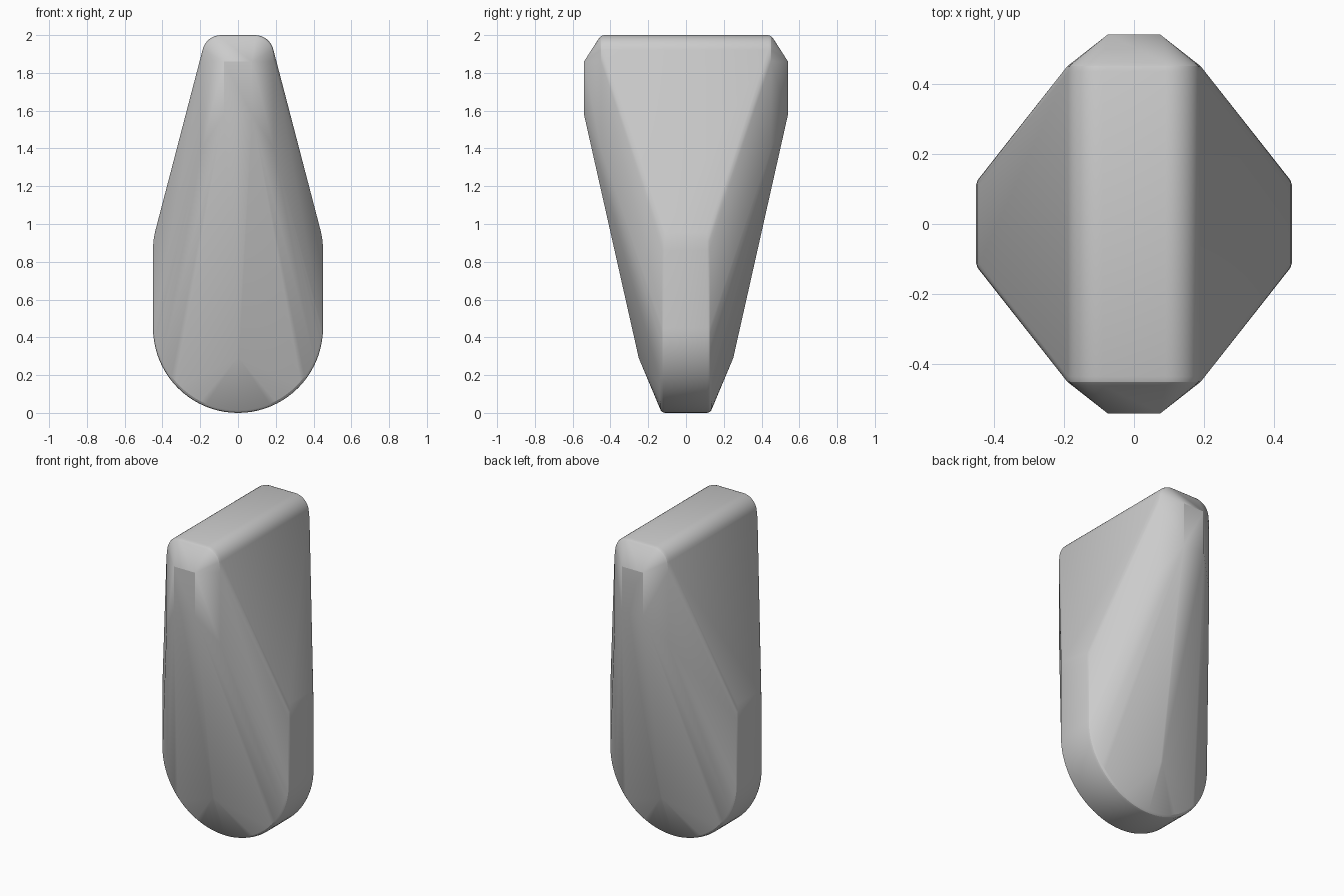
import bpy, bmesh, math

cube = bpy.data.objects.get("Cube")
if cube:
    bpy.data.objects.remove(cube, do_unlink=True)

# Plain grey material
grey = bpy.data.materials.new("plain grey")
grey.use_nodes = True
colour = (0.6, 0.6, 0.6, 1)
grey.diffuse_color = colour
grey.node_tree.nodes["Principled BSDF"].inputs["Base Color"].default_value = colour


def arc(cx, cz, r, start, end, steps):
    """Points (x, z) along an arc given in degrees."""
    angles = [math.radians(start + (end - start) * i / steps) for i in range(steps + 1)]
    return [(cx + r * math.cos(a), cz + r * math.sin(a)) for a in angles]


points = []

# Rounded lower rim with a small bevelled edge and straight sides
for y, r in ((0.112, 0.45), (0.125, 0.446), (0.134, 0.436)):
    rim = arc(0, 0.45, r, -90, 0, 20)
    rim += [(r, 0.86), (r - 0.002, 0.91), (r - 0.01, 0.955)]
    points += [(x, y, z) for x, z in rim]

# Rounded top bar with softened ends
for y, r in ((0.435, 0.1), (0.45, 0.095), (0.46, 0.085)):
    points += [(x, y, z) for x, z in arc(0.09, 1.9, r, 12, 90, 8)]

# Corner chamfer, end plate and lower ridge tip
points += [(0.19, 0.45, 1.4), (0.19, 0.45, 1.86)]
points += [(0.075, 0.54, 1.58), (0.075, 0.54, 1.86)]
points += [(0.006, 0.25, 0.29)]

# Mirror to all four quarters and wrap with a convex skin
bm = bmesh.new()
for sx in (1, -1):
    for sy in (1, -1):
        for x, y, z in points:
            bm.verts.new((sx * x, sy * y, z))
bmesh.ops.remove_doubles(bm, verts=bm.verts, dist=0.0005)
bmesh.ops.convex_hull(bm, input=bm.verts)
loose = [v for v in bm.verts if not v.link_faces]
bmesh.ops.delete(bm, geom=loose, context="VERTS")
bmesh.ops.dissolve_limit(bm, angle_limit=math.radians(0.8),
                         verts=bm.verts, edges=bm.edges)
bmesh.ops.recalc_face_normals(bm, faces=bm.faces)

mesh = bpy.data.meshes.new("tapered_body")
bm.to_mesh(mesh)
bm.free()
mesh.materials.append(grey)
body = bpy.data.objects.new("tapered_body", mesh)
bpy.context.collection.objects.link(body)
bpy.context.view_layer.objects.active = body
body.select_set(True)
bpy.ops.object.shade_smooth_by_angle(angle=math.radians(20))
